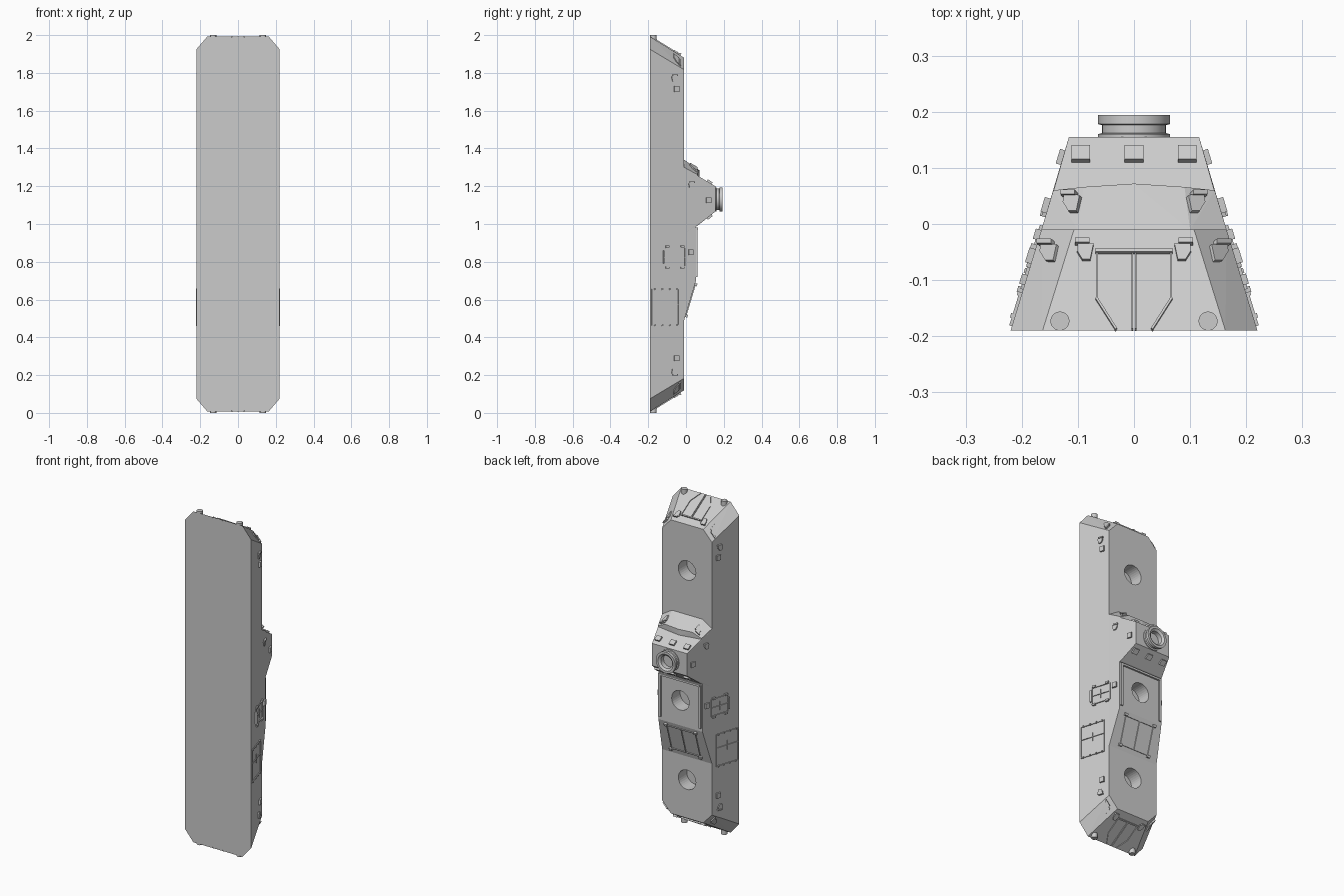
import bpy, bmesh, math
from mathutils import Vector

cube = bpy.data.objects.get("Cube")
if cube:
    bpy.data.objects.remove(cube, do_unlink=True)

grey = bpy.data.materials.new("hull_grey")
grey.use_nodes = True
grey.diffuse_color = (0.6, 0.6, 0.6, 1)
grey.node_tree.nodes["Principled BSDF"].inputs["Base Color"].default_value = grey.diffuse_color


def solid(name, points):
    """Convex flat-faced solid around the given points."""
    bm = bmesh.new()
    for p in points:
        bm.verts.new(p)
    res = bmesh.ops.convex_hull(bm, input=bm.verts)
    bmesh.ops.delete(bm, geom=list({v for v in res["geom_interior"] if isinstance(v, bmesh.types.BMVert)}), context="VERTS")
    bmesh.ops.dissolve_limit(bm, angle_limit=0.005, verts=bm.verts, edges=bm.edges)
    bmesh.ops.recalc_face_normals(bm, faces=bm.faces)
    me = bpy.data.meshes.new(name)
    bm.to_mesh(me)
    bm.free()
    ob = bpy.data.objects.new(name, me)
    bpy.context.collection.objects.link(ob)
    me.materials.append(grey)
    return ob


def mirrored(points):
    return [(s * x, y, z) for x, y, z in points for s in (1, -1)]


class Surface:
    """Flat face that details are laid on, addressed by two world coordinates."""
    def __init__(self, origin, da, db, outward):
        self.o, self.da, self.db = Vector(origin), Vector(da), Vector(db)
        n = self.da.cross(self.db).normalized()
        self.n = n if n.dot(Vector(outward)) > 0 else -n

    def plate(self, name, pts, t=0.008):
        base = [self.o + a * self.da + b * self.db for a, b in pts]
        return solid(name, [p + self.n * d for p in base for d in (-0.004, t)])

    def rect(self, name, a, b, w, h, t=0.008):
        return self.plate(name, [(a + i * w / 2, b + j * h / 2) for i in (-1, 1) for j in (-1, 1)], t)

    def bar(self, name, a, b, w=0.004, t=0.005):
        a, b = Vector(a), Vector(b)
        d = (b - a).normalized() * w / 2
        q = Vector((-d.y, d.x))
        self.plate(name, [a - d + q, a - d - q, b + d + q, b + d - q], t)

    def frame(self, name, a0, a1, b0, b1):
        c = [(a0, b0), (a1, b0), (a1, b1), (a0, b1)]
        for i in range(4):
            self.bar(name, c[i], c[i - 1])

    def hook(self, a, b, flip=1, up=1):
        # teardrop cleat with a flat cap
        shape = [(-0.016, 0.008), (0.012, 0.012), (0.014, -0.004), (0.004, -0.02), (-0.01, -0.02)]
        self.plate("cleat", [(a + flip * x, b + up * y) for x, y in shape], 0.007)
        self.rect("cleat_cap", a + flip * 0.004, b + up * 0.012, 0.026, 0.008, 0.011)


# Main hull: a long tapered slab with clipped corners
hull = solid("main_hull", mirrored(
    [(x, y, 1 + e * h) for e in (1, -1) for x, y, h in
     ((0.163, -0.19, 0.992), (0.22, -0.19, 0.925), (0.107, -0.01, 0.88), (0.165, -0.01, 0.817))]))

# Lower housing with a sloping foot
housing = solid("lower_housing", mirrored(
    [(0.165, -0.01, 1.02), (0.165, -0.01, 0.49), (0.146, 0.053, 0.70), (0.146, 0.053, 1.02)]))

# Head block and its brow
solid("head_block", mirrored(
    [(0.165, -0.01, 1.29), (0.165, -0.01, 0.95), (0.143, 0.06, 1.257),
     (0.143, 0.06, 0.99), (0.116, 0.155, 1.2), (0.116, 0.155, 1.066)]))
solid("head_brow", mirrored(
    [(0.165, -0.01, 1.30), (0.10, -0.01, 1.34), (0.165, -0.01, 1.25), (0.144, 0.06, 1.262),
     (0.144, 0.06, 1.25), (0.09, 0.066, 1.287), (0, 0.072, 1.284), (0, 0.072, 1.25)]))

# Round ports sunk into the back
for z, y in ((1.605, -0.01), (0.85, 0.053), (0.35, -0.01)):
    bpy.ops.mesh.primitive_cylinder_add(vertices=32, radius=0.058, depth=0.16,
                                        location=(0, y, z), rotation=(math.pi / 2, 0, 0))
    cutter = bpy.context.object
    cutter.name = "port_cutter"
    cutter.data.materials.append(grey)
    cutter.hide_render = True
    cutter.hide_set(True)
    for body in (hull, housing):
        mod = body.modifiers.new("port", "BOOLEAN")
        mod.operation, mod.solver, mod.object = "DIFFERENCE", "EXACT", cutter


# Docking ring, turned around the y axis
def lathe(name, profile, z, n=32):
    bm = bmesh.new()
    rings = [[bm.verts.new((r * math.cos(k * math.tau / n), y, z + r * math.sin(k * math.tau / n)))
              for k in range(n)] for r, y in profile]
    for a, b in zip(rings, rings[1:]):
        for k in range(n):
            bm.faces.new((a[k], a[k - 1], b[k - 1], b[k]))
    bm.faces.new(rings[-1])
    bmesh.ops.recalc_face_normals(bm, faces=bm.faces)
    me = bpy.data.meshes.new(name)
    bm.to_mesh(me)
    bm.free()
    me.materials.append(grey)
    ob = bpy.data.objects.new(name, me)
    bpy.context.collection.objects.link(ob)
    bpy.context.view_layer.objects.active = ob
    bpy.ops.object.select_all(action="DESELECT")
    ob.select_set(True)
    bpy.ops.object.shade_smooth_by_angle()


lathe("docking_ring", [(0.064, 0.15), (0.064, 0.16), (0.057, 0.162), (0.057, 0.176), (0.064, 0.178),
                       (0.064, 0.194), (0.05, 0.194), (0.038, 0.185), (0.038, 0.158)], 1.13)

# Hull ends: doors, cleats and pegs, the same at top and bottom
for e in (1, -1):
    end = Surface((0, 0, 1 + e * 0.874), (1, 0, 0), (0, 1, -0.62 * e), (0, 0, e))
    end.bar("door_lintel", (-0.066, -0.05), (0.066, -0.05), 0.006, 0.008)
    for s in (1, -1):
        end.bar("door_split", (s * 0.003, -0.05), (s * 0.003, -0.187), 0.003)
        end.bar("door_side", (s * 0.066, -0.05), (s * 0.066, -0.135))
        end.bar("door_taper", (s * 0.066, -0.135), (s * 0.033, -0.187))
        end.hook(s * 0.088, -0.046, s)
        corner = Surface((0, 0, 1 + e * 0.992), (1, 0, -1.14 * s * e), (0, 1, -0.967 * e), (0, 0, e))
        corner.hook(s * 0.15, -0.048, s)
        bpy.ops.mesh.primitive_cylinder_add(vertices=20, radius=0.017, depth=0.04,
                                            location=(s * 0.132, -0.173, 1 + e * 0.98))
        bpy.context.object.name = "end_peg"
        bpy.context.object.data.materials.append(grey)
        bpy.ops.object.shade_smooth_by_angle()

# Head lugs above and below, and cleats on the brow
upper = Surface((0, 0, 1.299), (1, 0, 0), (0, 1, -0.64), (0, 0, 1))
under = Surface((0, 0, 0.942), (1, 0, 0), (0, 1, 0.8), (0, 0, -1))
for face in (upper, under):
    for x in (-0.095, 0, 0.095):
        face.rect("head_lug", x, 0.123, 0.033, 0.025, 0.01)

# Both flanks
for s in (1, -1):
    brow = Surface((0, 0, 1.394), (1, 0, -0.615 * s), (0, 1, -0.717), (0, 0, 1))
    brow.hook(s * 0.11, 0.04, s)
    side = Surface((s * 0.162, 0, 0), (-0.305 * s, 1, 0), (0, 0, 1), (s, 0, 0))
    for y, z in ((-0.05, 1.715), (-0.05, 0.29), (0.025, 0.85), (0.118, 1.125)):
        side.rect("side_lug", y, z, 0.026, 0.03, 0.01)
    for y, z, up in ((-0.062, 1.775, 1), (-0.062, 0.215, -1), (0.028, 1.21, 1)):
        side.hook(y, z, 1, up)
    # upper hatch with clasps
    side.frame("upper_hatch_frame", -0.115, -0.005, 0.775, 0.875)
    side.bar("upper_hatch_seam", (-0.115, 0.825), (-0.005, 0.825), 0.003)
    side.bar("upper_hatch_seam", (-0.06, 0.8), (-0.06, 0.85), 0.003)
    for y in (-0.1, -0.02):
        for z in (0.77, 0.88):
            side.rect("hatch_clasp", y, z, 0.018, 0.012, 0.01)
    side.rect("hatch_hinge", -0.118, 0.825, 0.01, 0.07, 0.01)
    # lower hatch with bolts
    side.frame("lower_hatch_frame", -0.18, -0.04, 0.465, 0.655)
    side.bar("lower_hatch_seam", (-0.18, 0.575), (-0.04, 0.575), 0.003)
    side.bar("lower_hatch_seam", (-0.11, 0.55), (-0.11, 0.6), 0.003)
    for y in (-0.165, -0.125, -0.085, -0.05):
        for z in (0.465, 0.655):
            side.rect("hatch_bolt", y, z, 0.008, 0.008, 0.008)

# Housing rails and the foot hatch
back = Surface((0, 0.053, 0), (1, 0, 0), (0, 0, 1), (0, 1, 0))
foot = Surface((0, -0.157, 0), (1, 0, 0), (0, 0.3, 1), (0, 1, 0))
back.rect("housing_top_rail", 0, 0.975, 0.27, 0.012, 0.01)
foot.frame("foot_hatch_frame", -0.095, 0.095, 0.52, 0.675)
foot.bar("foot_hatch_seam", (0, 0.52), (0, 0.675))
for s in (1, -1):
    back.rect("housing_side_rail", s * 0.134, 0.85, 0.014, 0.26, 0.009)
    for z in (0.515, 0.68):
        foot.rect("foot_clasp", s * 0.098, z, 0.018, 0.014, 0.012)
